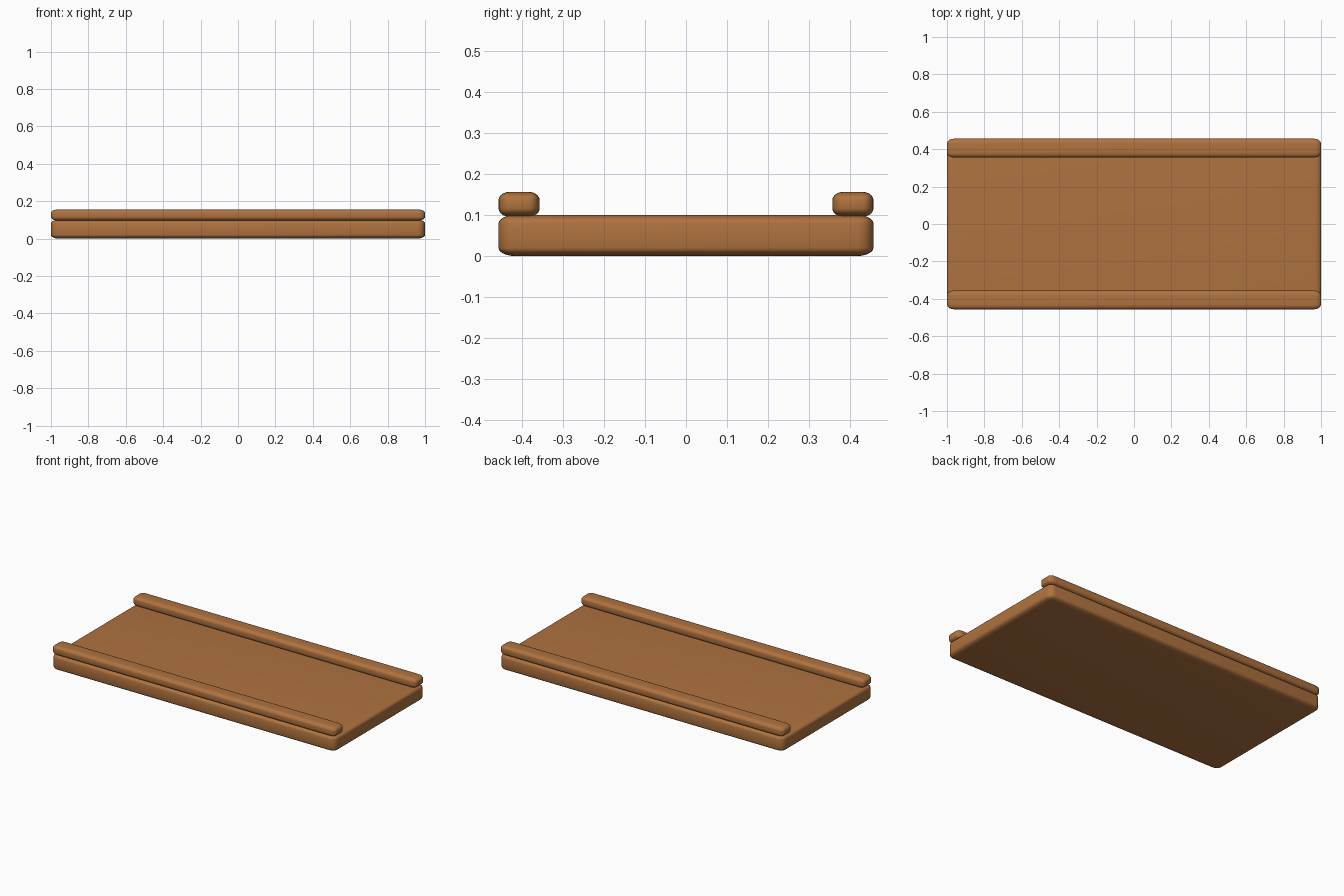
import bpy

if "Cube" in bpy.data.objects:
    bpy.data.objects.remove(bpy.data.objects["Cube"])

wood = bpy.data.materials.new("warm brown wood")
wood.diffuse_color = (0.43, 0.17, 0.05, 1.0)
wood.use_nodes = True
wood.node_tree.nodes["Principled BSDF"].inputs["Base Color"].default_value = wood.diffuse_color


def rounded_box(name, center, size, radii):
    """Box with rounded edges; radii may differ per axis (bevel, then scale)."""
    bpy.ops.mesh.primitive_cube_add(size=1)
    ob = bpy.context.object
    ob.name = name
    ob.scale = [s / r for s, r in zip(size, radii)]
    bpy.ops.object.transform_apply(location=False, rotation=False, scale=True)
    bevel = ob.modifiers.new("round_edges", 'BEVEL')
    bevel.width = 1.0
    bevel.segments = 5
    bevel.limit_method = 'NONE'
    bpy.ops.object.modifier_apply(modifier=bevel.name)
    ob.scale = radii
    bpy.ops.object.transform_apply(location=False, rotation=False, scale=True)
    ob.location = center
    ob.data.materials.append(wood)
    bpy.ops.object.shade_smooth_by_angle(angle=0.6)
    return ob


# Flat slab
rounded_box("tray_base", (0, 0, 0.05), (2.0, 0.912, 0.1), (0.04, 0.04, 0.02))

# Long rails along the front and back edges
for name, side in (("front_rail", -1), ("back_rail", 1)):
    rounded_box(name, (0, side * 0.406, 0.126), (2.0, 0.1, 0.06),
                (0.038, 0.026, 0.02))
